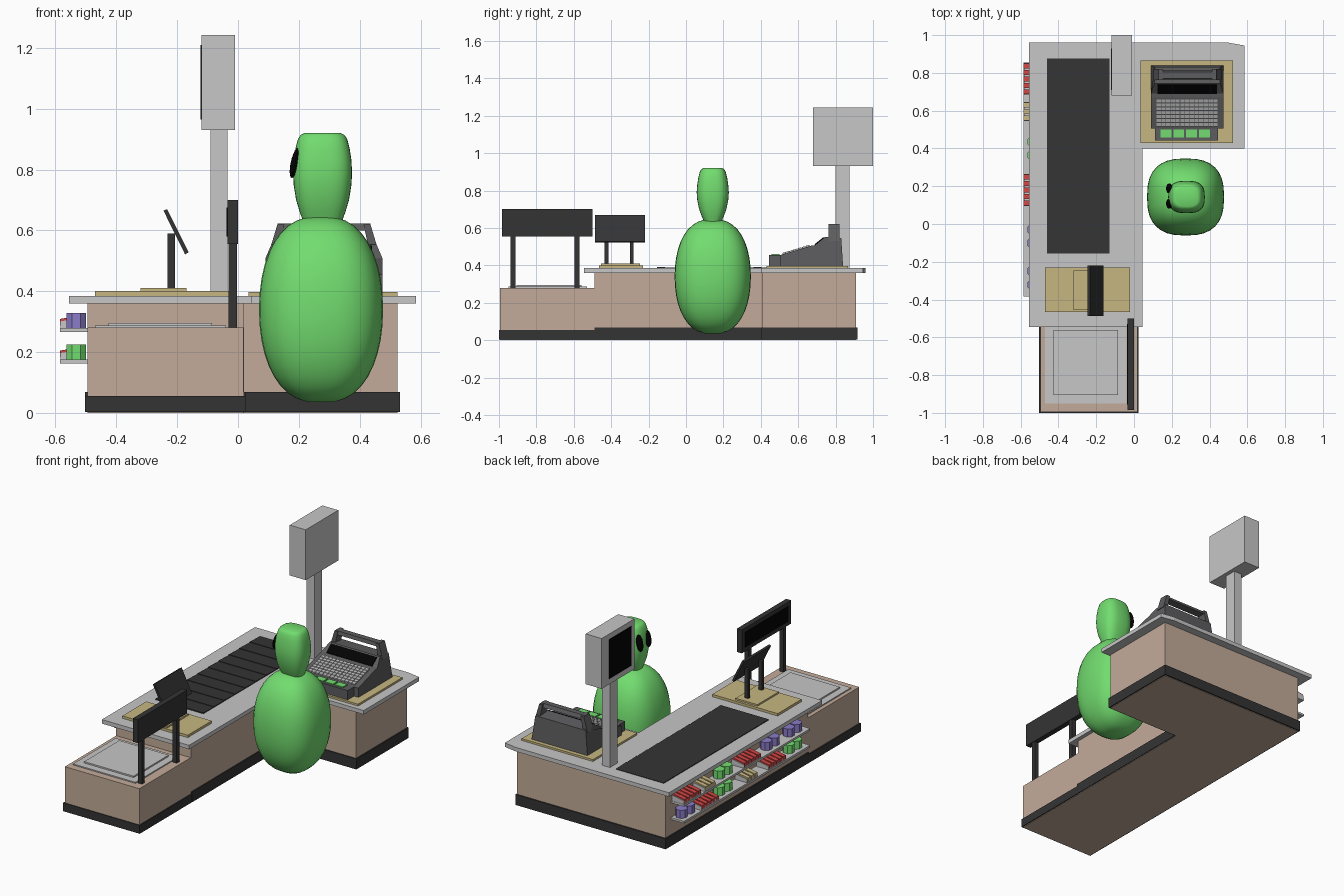
import bpy, bmesh, math
from mathutils import Vector

if "Cube" in bpy.data.objects:
    bpy.data.objects.remove(bpy.data.objects["Cube"])


def material(name, r, g, b):
    m = bpy.data.materials.new(name)
    m.diffuse_color = (r, g, b, 1)
    m.use_nodes = True
    m.node_tree.nodes["Principled BSDF"].inputs["Base Color"].default_value = m.diffuse_color
    return m


WOOD = material("beige wood", 0.55, 0.41, 0.32)
GRAY = material("light gray", 0.57, 0.57, 0.57)
DARK = material("charcoal", 0.034, 0.034, 0.036)
TAN = material("sand", 0.57, 0.47, 0.22)
STEEL = material("register gray", 0.11, 0.11, 0.115)
KEYS = material("key gray", 0.45, 0.45, 0.45)
GREEN = material("green", 0.17, 0.72, 0.16)
RED = material("red", 0.65, 0.06, 0.06)
PURPLE = material("purple", 0.26, 0.20, 0.58)
BLACK = material("black", 0.001, 0.001, 0.001)


def finish(name, bm, mat):
    bmesh.ops.recalc_face_normals(bm, faces=bm.faces)
    me = bpy.data.meshes.new(name)
    bm.to_mesh(me)
    bm.free()
    me.materials.append(mat)
    ob = bpy.data.objects.new(name, me)
    bpy.context.collection.objects.link(ob)
    return ob


def add_prism(bm, pts, axis, a, b):
    """Extrude a 2D outline along an axis from a to b."""
    place = {'x': lambda p, t: (t, p[0], p[1]),
             'y': lambda p, t: (p[0], t, p[1]),
             'z': lambda p, t: (p[0], p[1], t)}[axis]
    lo = [bm.verts.new(place(p, a)) for p in pts]
    hi = [bm.verts.new(place(p, b)) for p in pts]
    bm.faces.new(lo)
    bm.faces.new(hi)
    n = len(pts)
    for i in range(n):
        j = (i + 1) % n
        bm.faces.new((lo[i], lo[j], hi[j], hi[i]))


def prism(name, pts, axis, a, b, mat):
    bm = bmesh.new()
    add_prism(bm, pts, axis, a, b)
    return finish(name, bm, mat)


def rect(x0, x1, y0, y1):
    return [(x0, y0), (x1, y0), (x1, y1), (x0, y1)]


def boxes(name, items, mat):
    """One object made of boxes given as (x0, x1, y0, y1, z0, z1)."""
    bm = bmesh.new()
    for x0, x1, y0, y1, z0, z1 in items:
        add_prism(bm, rect(x0, x1, y0, y1), 'z', z0, z1)
    return finish(name, bm, mat)


def box(name, x0, x1, y0, y1, z0, z1, mat):
    return boxes(name, [(x0, x1, y0, y1, z0, z1)], mat)


def ell(x0, x1, x2, y0, y1, y2):
    return [(x0, y0), (x1, y0), (x1, y1), (x2, y1), (x2, y2), (x0, y2)]


# Counter: wood body, dark plinth, gray top
prism("counter_body", ell(-0.495, 0.02, 0.525, -0.49, 0.41, 0.91), 'z', 0, 0.362, WOOD)
prism("counter_plinth", ell(-0.503, 0.025, 0.532, -0.49, 0.403, 0.918), 'z', 0.003, 0.068, DARK)
top = ell(-0.555, 0.045, 0.585, -0.545, 0.40, 0.96)
top[4:5] = [(0.585, 0.945), (0.50, 0.96)]
prism("counter_top", top, 'z', 0.36, 0.385, GRAY)
box("bagging_body", -0.495, 0.018, -0.995, -0.48, 0, 0.28, WOOD)
box("bagging_plinth", -0.503, 0.024, -1.0, -0.48, 0.003, 0.055, DARK)
box("bagging_tray", -0.47, -0.04, -0.95, -0.53, 0.278, 0.287, GRAY)
box("bagging_tray_raised", -0.425, -0.085, -0.905, -0.56, 0.285, 0.296, GRAY)

# Conveyor belt of slats, slightly overlapping like steps
bm = bmesh.new()
step = 1.03 / 10
for i in range(10):
    y = -0.155 + i * step
    add_prism(bm, [(y, 0.38), (y + step, 0.38), (y + step, 0.388), (y, 0.391)], 'x', -0.46, -0.13)
finish("conveyor_belt", bm, DARK)

# Scanner plate and tilted cashier screen
box("scanner_plate", -0.47, -0.02, -0.465, -0.23, 0.383, 0.40, TAN)
box("screen_base", -0.32, -0.17, -0.455, -0.245, 0.398, 0.41, TAN)
boxes("screen_posts", [(-0.232, -0.207, y, y + 0.02, 0.408, 0.59) for y in (-0.435, -0.30)], DARK)
prism("tilted_screen", [(-0.245, 0.665), (-0.233, 0.67), (-0.162, 0.528), (-0.174, 0.521)],
      'y', -0.487, -0.22, DARK)

# Bagging sign with its dark display
boxes("sign_posts", [(-0.032, -0.004, y, y + 0.027, 0.278, 0.57) for y in (-0.938, -0.597)], DARK)
box("sign_panel", -0.034, 0.0, -0.985, -0.50, 0.555, 0.70, DARK)
box("sign_display", -0.037, -0.033, -0.955, -0.53, 0.58, 0.675, BLACK)

# Customer monitor on its pole
box("monitor_pole", -0.09, -0.035, 0.80, 0.875, 0.38, 0.95, GRAY)
box("monitor_case", -0.12, -0.01, 0.68, 1.0, 0.93, 1.243, GRAY)
box("monitor_screen", -0.123, -0.118, 0.71, 0.93, 0.965, 1.21, BLACK)

# Cash register: tapered case, front drawer, keys, display, handle
box("register_mat", 0.035, 0.525, 0.43, 0.865, 0.383, 0.397, TAN)
case = [(0.505, 0.395), (0.505, 0.455), (0.67, 0.505), (0.69, 0.508),
        (0.745, 0.553), (0.83, 0.545), (0.84, 0.395)]
reg = prism("register_case", case, 'x', 0.09, 0.475, STEEL)
CX = 0.2825
for v in reg.data.vertices:
    if v.co.z > 0.53:
        v.co.x = CX + (v.co.x - CX) * 0.9
box("register_front", 0.11, 0.445, 0.443, 0.51, 0.395, 0.455, STEEL)
boxes("register_green_keys", [(x, x + 0.058, 0.457, 0.50, 0.45, 0.461)
      for x in (0.14, 0.208, 0.276, 0.344)], GREEN)
bm = bmesh.new()
for r in range(7):
    for c in range(13):
        y, x = 0.517 + r * 0.0207, 0.12 + c * 0.025
        z = 0.455 + (y - 0.505) * 0.303
        add_prism(bm, [(y, z - 0.004), (y + 0.018, z + 0.0015),
                       (y + 0.018, z + 0.013), (y, z + 0.008)], 'x', x, x + 0.022)
finish("register_keypad", bm, KEYS)
prism("register_display", [(0.692, 0.508), (0.739, 0.546), (0.735, 0.551), (0.688, 0.513)],
      'x', 0.125, 0.44, BLACK)
bm = bmesh.new()
add_prism(bm, [(0.765, 0.60), (0.77, 0.622), (0.805, 0.622), (0.815, 0.60)], 'x', 0.13, 0.435)
for s in (-1, 1):
    leg = [(CX + s * d, z) for d, z in ((0.18, 0.53), (0.153, 0.62), (0.13, 0.62), (0.15, 0.53))]
    add_prism(bm, leg, 'y', 0.762, 0.82)
finish("register_handle", bm, STEEL)


# Cashier: rounded-square lofts for body and head
def loft(name, cx, cy, rings, power, mat, n=32):
    bm = bmesh.new()
    prev = None
    for z, rx, ry in rings:
        ring = []
        for i in range(n):
            a = 2 * math.pi * i / n
            c, s = math.cos(a), math.sin(a)
            ring.append(bm.verts.new((cx + rx * math.copysign(abs(c) ** (2 / power), c),
                                      cy + ry * math.copysign(abs(s) ** (2 / power), s), z)))
        if prev:
            for i in range(n):
                j = (i + 1) % n
                bm.faces.new((prev[i], prev[j], ring[j], ring[i]))
        else:
            bm.faces.new(ring)
        prev = ring
    bm.faces.new(prev)
    ob = finish(name, bm, mat)
    bpy.context.view_layer.objects.active = ob
    ob.select_set(True)
    bpy.ops.object.shade_smooth_by_angle(angle=math.radians(40))
    ob.select_set(False)
    return ob


body_rings = []
for k in range(1, 20):
    t = -math.pi / 2 + math.pi * k / 20
    r = 0.204 * math.cos(t) ** 0.8
    body_rings.append((0.34 + 0.307 * math.copysign(abs(math.sin(t)) ** 0.95, t), r, r))
loft("cashier_body", 0.273, 0.143, body_rings, 2.6, GREEN)
loft("cashier_head", 0.278, 0.143,
     [(0.63, 0.064, 0.045), (0.66, 0.075, 0.058), (0.70, 0.087, 0.073), (0.75, 0.095, 0.083),
      (0.79, 0.097, 0.086), (0.83, 0.095, 0.083), (0.87, 0.089, 0.077), (0.90, 0.081, 0.069),
      (0.914, 0.072, 0.061), (0.92, 0.060, 0.050)], 2.8, GREEN)

# Eyes: flattened black ovals on the belt side of the head
for side, y in (("front", 0.108), ("back", 0.188)):
    bm = bmesh.new()
    bmesh.ops.create_uvsphere(bm, u_segments=16, v_segments=10, radius=1)
    for v in bm.verts:
        v.co = Vector((0.187 + 0.014 * v.co.x + 0.010 * v.co.z,
                       y + 0.027 * v.co.y, 0.822 + 0.05 * v.co.z))
    finish("cashier_eye_" + side, bm, BLACK)


# Snack shelves with goods on the customer side
def cans(name, y, z, mat):
    bm = bmesh.new()
    for dy in (-0.036, 0.036):
        pts = [(-0.532 + 0.035 * math.cos(math.pi * (k + 0.5) / 4),
                y + dy + 0.035 * math.sin(math.pi * (k + 0.5) / 4)) for k in range(8)]
        add_prism(bm, pts, 'z', z, z + 0.05)
    finish(name, bm, mat)


def bars(name, y, z, mat, count):
    w = count * 0.034
    prism(name + "_tray", [(-0.583, z), (-0.583, z + 0.022), (-0.50, z + 0.036), (-0.50, z)],
          'y', y - w / 2, y + w / 2, GRAY)
    bm = bmesh.new()
    for i in range(count):
        y0 = y - w / 2 + i * 0.034 + 0.004
        add_prism(bm, [(-0.585, z + 0.008), (-0.585, z + 0.03), (-0.50, z + 0.044),
                       (-0.50, z + 0.01)], 'y', y0, y0 + 0.026)
    finish(name, bm, mat)


spots = (-0.285, -0.065, 0.18, 0.40, 0.595, 0.768)
for level, z, goods in (("lower", 0.175, "GRTGRP"), ("upper", 0.279, "PPRGTR")):
    box(level + "_shelf", -0.585, -0.49, -0.385, 0.855, z - 0.013, z, GRAY)
    for i, (y, kind) in enumerate(zip(spots, goods)):
        name = f"{level}_goods_{i + 1}"
        if kind in "GP":
            cans(name, y, z, GREEN if kind == "G" else PURPLE)
        else:
            bars(name, y, z, *((RED, 5) if kind == "R" else (TAN, 3)))
